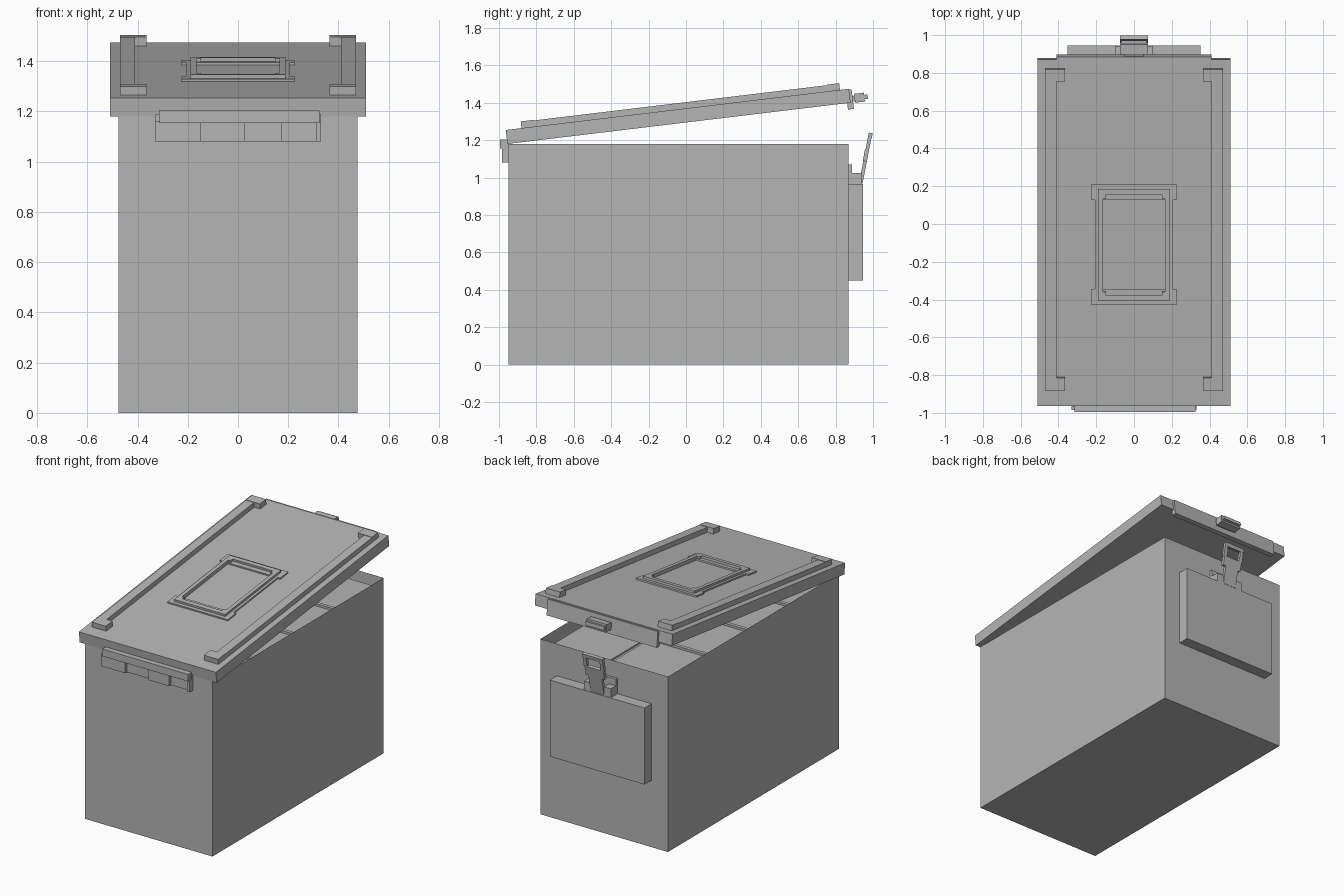
import bpy, bmesh, math
from mathutils import Matrix

metal = bpy.data.materials.new("grey_metal")
metal.diffuse_color = (0.46, 0.46, 0.46, 1)

# Lid space: x across, y along the lid from the hinge, z out of the lid
LID = Matrix.Translation((0, -0.955, 1.18)) @ Matrix.Rotation(math.radians(6.85), 4, 'X')
# Latch space: z runs up along the tilted lever
LATCH = Matrix.Translation((0, 0.93, 0.97)) @ Matrix.Rotation(math.radians(-11), 4, 'X')


def part(name, boxes, matrix=Matrix()):
    """One object made of boxes given as (x0, x1, y0, y1, z0, z1)."""
    bm = bmesh.new()
    for x0, x1, y0, y1, z0, z1 in boxes:
        m = Matrix.Translation(((x0 + x1) / 2, (y0 + y1) / 2, (z0 + z1) / 2))
        bmesh.ops.create_cube(bm, size=1, matrix=matrix @ m @ Matrix.Diagonal((x1 - x0, y1 - y0, z1 - z0, 1)))
    me = bpy.data.meshes.new(name)
    bm.to_mesh(me)
    bm.free()
    me.materials.append(metal)
    ob = bpy.data.objects.new(name, me)
    bpy.context.collection.objects.link(ob)
    return ob


def both(boxes):
    """Boxes plus their mirror images in x."""
    return boxes + [(-b[1], -b[0]) + tuple(b[2:]) for b in boxes]


# Open case: floor is pressed in by insetting the top face and pushing it down
case = part("case", [(-0.475, 0.475, -0.95, 0.87, 0, 1.18)])
bm = bmesh.new()
bm.from_mesh(case.data)
top = [f for f in bm.faces if f.normal.z > 0.9]
bmesh.ops.inset_region(bm, faces=top, thickness=0.035)
for v in top[0].verts:
    v.co.z = 0.04
bm.to_mesh(case.data)
bm.free()

# Packed boxes inside, two columns of four
rows, y0, step = 4, -0.91, 1.75 / 4
part("packed_boxes", both([(0.012, 0.43, y0 + i * step + 0.012, y0 + (i + 1) * step - 0.012, 0.04, 1.13)
                           for i in range(rows)]))
part("dividers", [(-0.44, 0.44, y0 + i * step - 0.012, y0 + i * step + 0.012, 0.04, 1.145)
                  for i in range(1, rows)] + [(-0.012, 0.012, -0.915, 0.835, 0.04, 1.12)])

# Lid with lip at the far end
part("lid", [(-0.51, 0.51, 0, 1.848, 0, 0.075)], LID)
part("lid_lip", [(-0.41, 0.41, 1.83, 1.862, -0.035, 0.07)], LID)

# Rails along the lid with end blocks
part("lid_rails", both([(0.41, 0.47, 0.15, 1.74, 0.07, 0.108),
                        (0.365, 0.47, 0.085, 0.155, 0.07, 0.111),
                        (0.365, 0.47, 1.735, 1.80, 0.07, 0.111)]), LID)

# Carry handle frame on the lid
part("handle_plate", [(-0.225, 0.225, 0.54, 0.625, 0.07, 0.085),
                      (-0.225, 0.225, 1.10, 1.185, 0.07, 0.085)]
     + both([(0.165, 0.207, 0.62, 1.105, 0.07, 0.085)]), LID)
part("handle_frame", [(-0.19, 0.19, 0.562, 0.592, 0.075, 0.1),
                      (-0.19, 0.19, 1.13, 1.16, 0.075, 0.1)]
     + both([(0.165, 0.19, 0.59, 1.135, 0.075, 0.1),
             (0.148, 0.17, 0.59, 0.612, 0.075, 0.1),
             (0.148, 0.17, 1.108, 1.132, 0.075, 0.1)]), LID)

# Catch on the lid's far end
part("lid_catch", [(-0.05, 0.05, 1.84, 1.885, 0.005, 0.035),
                   (-0.075, 0.075, 1.872, 1.925, -0.003, 0.045),
                   (-0.07, 0.07, 1.92, 1.943, 0.01, 0.033)], LID)

# Latch base and lever with a loop at the top
part("latch_base", [(-0.10, 0.10, 0.865, 0.888, 0.96, 1.07)]
     + both([(0.05, 0.10, 0.865, 0.942, 0.96, 1.025)]))
part("latch_lever", [(-0.05, 0.05, -0.005, 0.014, 0, 0.13),
                     (-0.07, 0.07, -0.008, 0.014, 0.12, 0.185),
                     (-0.075, 0.075, -0.005, 0.016, 0.25, 0.275)]
     + both([(0.05, 0.075, -0.005, 0.014, 0.18, 0.255)]), LATCH)

# Flat pocket on the back
part("back_pocket", [(-0.352, 0.352, 0.865, 0.945, 0.45, 0.965)])

# Hinge on the front
part("hinge_plate", [(-0.33, 0.33, -0.965, -0.945, 1.08, 1.19)])
part("hinge_leaf", [(-0.33, -0.15, -0.985, -0.96, 1.08, 1.16),
                    (0.025, 0.175, -0.985, -0.96, 1.08, 1.16),
                    (0.31, 0.33, -0.985, -0.96, 1.08, 1.16)])
part("hinge_knuckle", [(-0.315, 0.325, -0.995, -0.955, 1.155, 1.203)])
